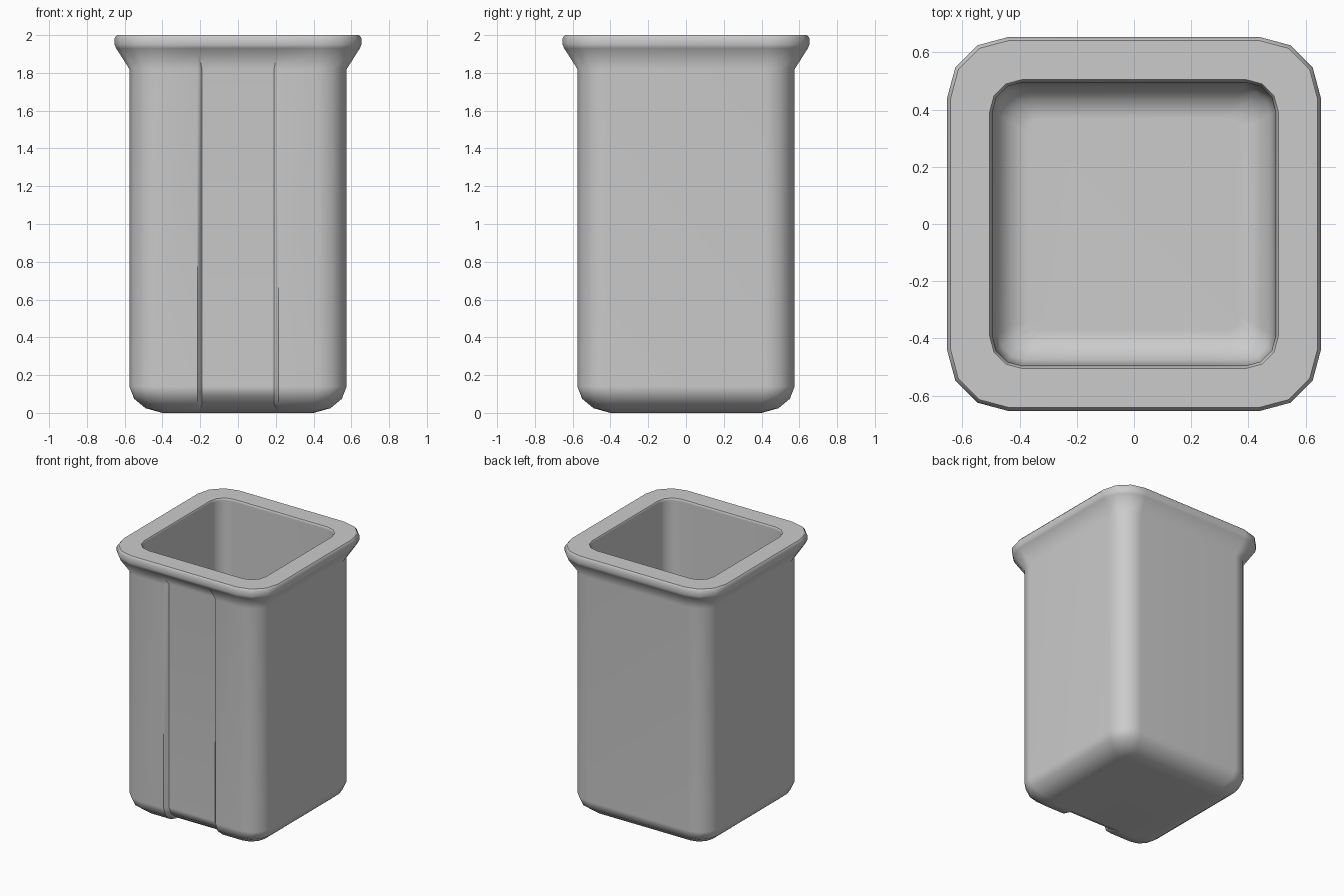
import bpy, bmesh, math

if "Cube" in bpy.data.objects:
    bpy.data.objects.remove(bpy.data.objects["Cube"])

SEG = 3  # facets per rounded corner


def ring(bm, half, radius, z, dy=0.0, dz=0.0):
    """Rounded square loop; dy/dz sink a strip in the middle of the front side."""
    c = half - radius
    wall_in = 0.215 - (0.025 if dy > 0 else 0.0)
    pts = []
    for k, (sx, sy) in enumerate([(1, 1), (-1, 1), (-1, -1), (1, -1)]):
        for i in range(SEG + 1):
            a = math.radians(90 * k + 90 * i / SEG)
            pts.append((sx * c + radius * math.cos(a), sy * c + radius * math.sin(a), z))
        if k == 2:
            pts += [(-0.215, -half, z), (-wall_in, -half + dy, z + dz),
                    (wall_in, -half + dy, z + dz), (0.215, -half, z)]
    return [bm.verts.new(p) for p in pts]


# half width, corner radius, height, front recess in y and z
profile = [
    # outer shell with rounded base
    (0.40, 0.06, 0.0),
    (0.49, 0.11, 0.025, 0.018, 0.02),
    (0.55, 0.14, 0.075, 0.026, 0.014),
    (0.575, 0.155, 0.14, 0.03),
    (0.575, 0.155, 1.82, 0.03),
    # flared rim
    (0.645, 0.205, 1.93),
    (0.653, 0.213, 1.95),
    (0.653, 0.213, 1.985),
    (0.641, 0.203, 2.0),
    (0.505, 0.115, 2.0),
    # inner wall and rounded floor
    (0.495, 0.105, 1.985),
    (0.495, 0.105, 0.21),
    (0.475, 0.095, 0.145),
    (0.43, 0.075, 0.10),
    (0.37, 0.05, 0.08),
]

bm = bmesh.new()
rings = [ring(bm, *p) for p in profile]
for lo, hi in zip(rings, rings[1:]):
    n = len(lo)
    for i in range(n):
        j = (i + 1) % n
        bm.faces.new((lo[i], lo[j], hi[j], hi[i]))
bm.faces.new(list(reversed(rings[0])))
bm.faces.new(rings[-1])
bmesh.ops.remove_doubles(bm, verts=bm.verts[:], dist=0.0005)
bmesh.ops.recalc_face_normals(bm, faces=bm.faces[:])

mesh = bpy.data.meshes.new("square_bin")
bm.to_mesh(mesh)
bm.free()
obj = bpy.data.objects.new("square_bin", mesh)
bpy.context.collection.objects.link(obj)
bpy.context.view_layer.objects.active = obj
obj.select_set(True)
bpy.ops.object.shade_smooth_by_angle(angle=math.radians(46))

# keep the broad faces flat and the rounded edges soft
wn = obj.modifiers.new("weighted_normals", 'WEIGHTED_NORMAL')
wn.keep_sharp = True
